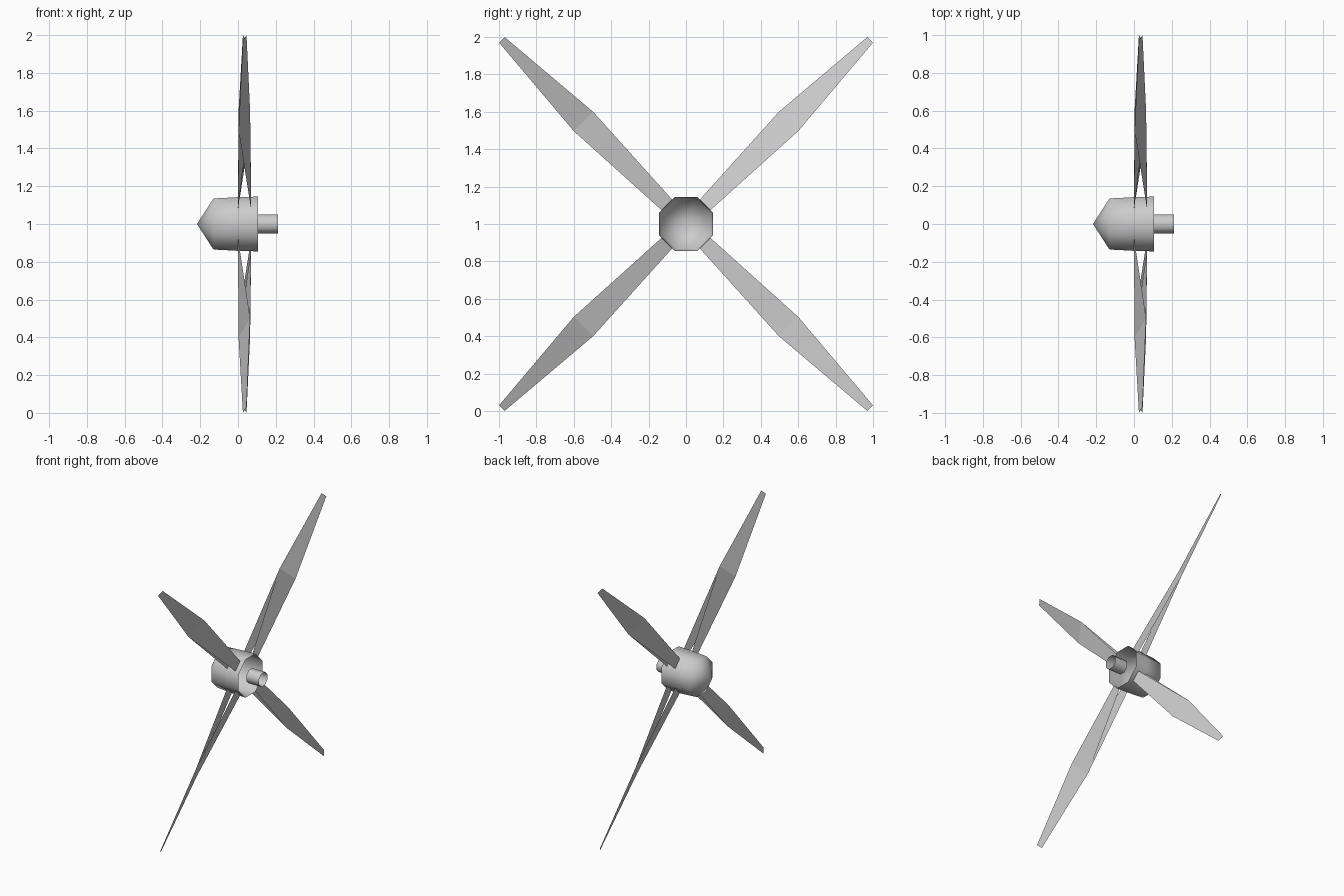
import bpy, math

if "Cube" in bpy.data.objects:
    bpy.data.objects.remove(bpy.data.objects["Cube"])

CZ = 1.0  # height of the spin axis


def make(name, verts, faces, smooth=False):
    me = bpy.data.meshes.new(name)
    me.from_pydata(verts, [], faces)
    me.update()
    for p in me.polygons:
        p.use_smooth = smooth
    ob = bpy.data.objects.new(name, me)
    bpy.context.collection.objects.link(ob)
    return ob


def lathe(name, profile, tip=None, n=8):
    """Eight-sided open shell along x; profile = (x, distance to flat)."""
    verts, faces = [], []
    for x, flat in profile:
        r = flat / math.cos(math.pi / n)
        for i in range(n):
            a = (i + 0.5) * 2 * math.pi / n
            verts.append((x, r * math.cos(a), CZ + r * math.sin(a)))
    for k in range(len(profile) - 1):
        for i in range(n):
            j = (i + 1) % n
            faces.append((k * n + i, k * n + j, (k + 1) * n + j, (k + 1) * n + i))
    if tip is not None:
        verts.append((tip, 0, CZ))
        faces += [(len(verts) - 1, (i + 1) % n, i) for i in range(n)]
    return make(name, verts, faces, True)


# Hub shell with pointed nose, open at the rear
lathe("hub", [(-0.13, 0.135), (0.0, 0.142), (0.105, 0.145)], tip=-0.217)

# Open shaft tube
lathe("shaft", [(0.105, 0.05), (0.213, 0.05)])

# Blade points: (x, radial distance, sideways offset)
BLADE = [
    (0.0, 0.145, -0.04), (0.0, 0.145, 0.04),       # root, front sheet
    (0.07, 0.145, -0.04), (0.07, 0.145, 0.04),     # root, rear sheet
    (0.003, 0.776, -0.073), (0.064, 0.776, 0.073), # widest section
    (0.026, 1.393, -0.021), (0.045, 1.393, 0.021), # tip
]
BLADE_FACES = [(0, 1, 5, 4), (2, 4, 5, 3), (4, 5, 7, 6)]

# Four twisted blades around the hub
for i in range(4):
    a = math.radians(45 + 90 * i)
    c, s = math.cos(a), math.sin(a)
    verts = [(x, u * c + q * s, CZ + u * s - q * c) for x, u, q in BLADE]
    make(f"blade_{i + 1}", verts, BLADE_FACES)
